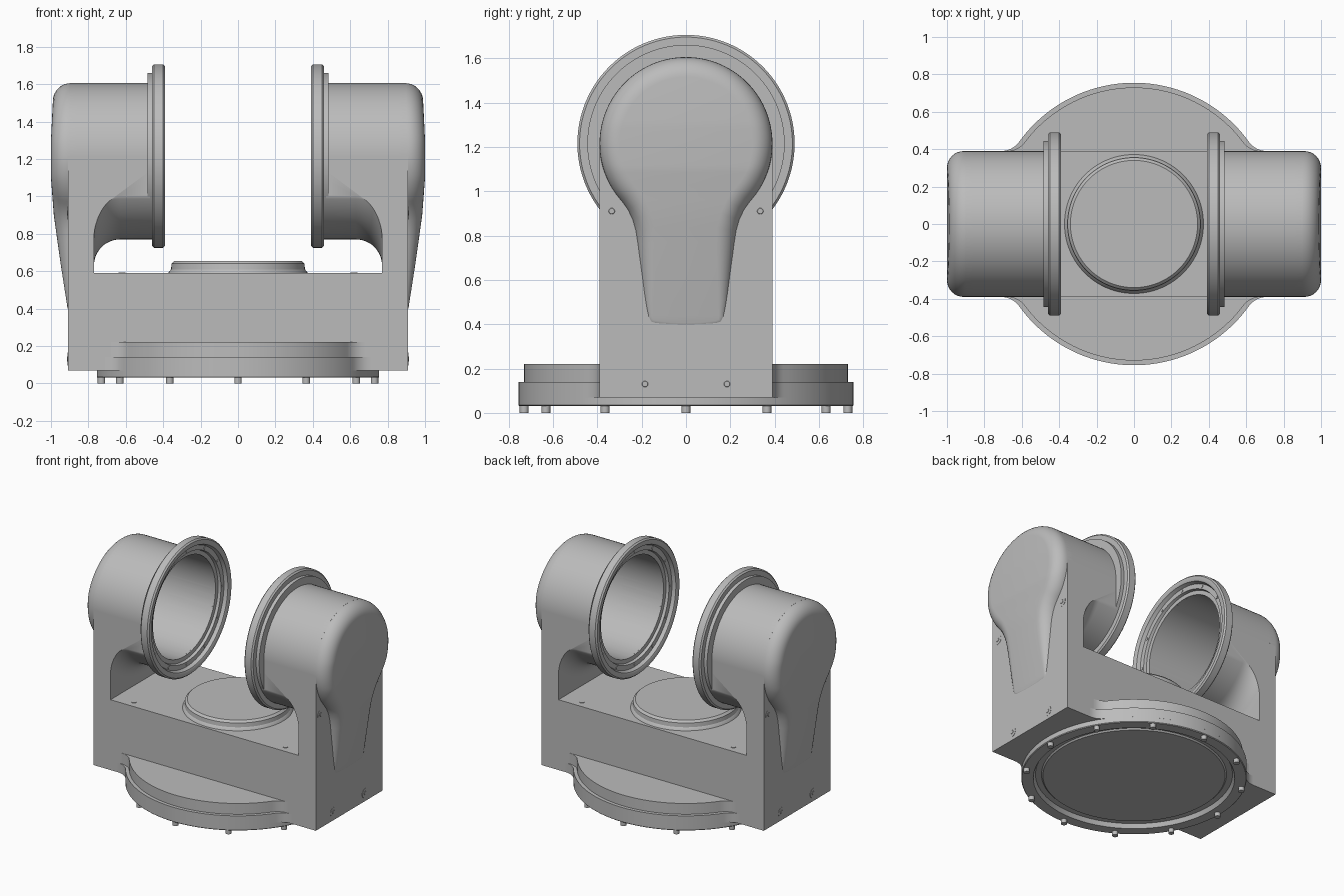
import bpy, bmesh, math
from mathutils import Matrix

if "Cube" in bpy.data.objects:
    bpy.data.objects.remove(bpy.data.objects["Cube"], do_unlink=True)

grey = bpy.data.materials.new("light_grey")
grey.use_nodes = True
grey.diffuse_color = (0.5, 0.5, 0.5, 1)
grey.node_tree.nodes["Principled BSDF"].inputs["Base Color"].default_value = (0.5, 0.5, 0.5, 1)

AXIS_Z = 1.215      # height of the bearing axis
HALF = 0.39         # half depth of the yoke
TO_X = Matrix.Translation((0, 0, AXIS_Z)) @ Matrix.Rotation(math.pi / 2, 4, 'Y')


def shade(mesh):
    for p in mesh.polygons:
        p.use_smooth = True
    mesh.set_sharp_from_angle(angle=math.radians(32))


def finish(name, bm, matrix=None):
    bmesh.ops.remove_doubles(bm, verts=bm.verts, dist=1e-5)
    bmesh.ops.recalc_face_normals(bm, faces=bm.faces)
    if matrix:
        bm.transform(matrix)
    mesh = bpy.data.meshes.new(name)
    bm.to_mesh(mesh)
    bm.free()
    mesh.materials.append(grey)
    shade(mesh)
    ob = bpy.data.objects.new(name, mesh)
    bpy.context.collection.objects.link(ob)
    return ob


def revolve(name, profile, matrix=None, steps=96, closed=False):
    """Turn (radius, height) points about z."""
    bm = bmesh.new()
    vs = [bm.verts.new((r, 0, h)) for r, h in profile]
    es = [bm.edges.new(pair) for pair in zip(vs, vs[1:])]
    if closed:
        es.append(bm.edges.new((vs[-1], vs[0])))
    bmesh.ops.spin(bm, geom=vs + es, axis=(0, 0, 1), cent=(0, 0, 0),
                   angle=2 * math.pi, steps=steps)
    return finish(name, bm, matrix)


def disc(name, r, h0, h1, matrix=None, steps=96):
    return revolve(name, [(0, h0), (r, h0), (r, h1), (0, h1)], matrix, steps)


def prism(name, pts, h0, h1, matrix=None):
    bm = bmesh.new()
    face = bm.faces.new([bm.verts.new((a, b, h0)) for a, b in pts])
    ext = bmesh.ops.extrude_face_region(bm, geom=[face], use_keep_orig=True)
    top = [v for v in ext["geom"] if isinstance(v, bmesh.types.BMVert)]
    bmesh.ops.translate(bm, verts=top, vec=(0, 0, h1 - h0))
    return finish(name, bm, matrix)


def boolean(ob, cutter, operation):
    mod = ob.modifiers.new("cut", 'BOOLEAN')
    mod.object, mod.operation, mod.solver = cutter, operation, 'EXACT'
    bpy.context.view_layer.update()
    dg = bpy.context.evaluated_depsgraph_get()
    mesh = bpy.data.meshes.new_from_object(ob.evaluated_get(dg))
    ob.modifiers.clear()
    ob.data = mesh
    shade(mesh)


def other_side(ob):
    """Repeat a left part on the right by a half turn."""
    twin = bpy.data.objects.new(ob.name.replace("left", "right"), ob.data)
    twin.rotation_euler.z = math.pi
    bpy.context.collection.objects.link(twin)
    return twin


def arc(cx, cy, r, a0, a1, n):
    return [(cx + r * math.cos(a0 + (a1 - a0) * i / n),
             cy + r * math.sin(a0 + (a1 - a0) * i / n)) for i in range(n + 1)]


# Base plate with a recessed underside
revolve("base_plate", [(0, .05), (.61, .05), (.62, .06), (.66, .06), (.675, .03),
                       (.75, .03), (.755, .035), (.755, .07), (0, .07)], steps=128)


# Stepped base, blended into the yoke by concave fillets
def base_outline(radius, fillet=.12):
    cy = HALF + fillet
    cx = math.sqrt((radius + fillet) ** 2 - cy ** 2)
    a = math.atan2(cy, cx)
    half = arc(cx, cy, fillet, -math.pi / 2, a - math.pi, 8)
    half += arc(0, 0, radius, a, math.pi - a, 48)[1:-1]
    half += arc(-cx, cy, fillet, -a, -math.pi / 2, 8)
    return half + [(-x, -y) for x, y in half]


prism("base_lower_step", base_outline(.755), .07, .14)
prism("base_upper_step", base_outline(.73), .13, .22)

# Base bolts
for i in range(12):
    a = i * math.pi / 6
    disc("base_bolt", .02, 0, .04,
         Matrix.Translation((.73 * math.cos(a), .73 * math.sin(a), 0)), 16)

# Yoke frame: bottom slab and two uprights
FLIP = Matrix.Rotation(math.pi / 2, 4, 'X')
side = [(.91, .07), (.91, AXIS_Z), (.77, AXIS_Z), (.77, .59)]
frame = prism("yoke_frame", side + [(-x, z) for x, z in reversed(side)], -HALF, HALF, FLIP)

# Raised round pad on the slab
revolve("centre_pad", [(0, .58), (.375, .58), (.37, .595), (.358, .61), (.355, .64),
                       (.34, .655), (0, .655)])

# Bore cutters
bore = disc("bore_cutter_left", .365, .3, .94, TO_X)
bore_twin = other_side(bore)
for cutter in (bore, bore_twin):
    boolean(frame, cutter, 'DIFFERENCE')

# Flared lower housing, trimmed flush with the yoke
flare = [(0, .47), (.445, .47)]
flare += [(r, x) for x, r in arc(.63, .585, .14, -math.pi / 2, 0, 12)] + [(.59, .80), (0, .80)]
lower = revolve("left_lower_housing", flare, TO_X, 128)
trim = prism("trim_box", [(.3, -HALF), (.9, -HALF), (.9, HALF), (.3, HALF)], .5, AXIS_Z)
boolean(lower, trim, 'INTERSECT')
boolean(lower, bore, 'DIFFERENCE')
other_side(lower)

# Upper housing shell
other_side(revolve("left_housing_shell", [(.365, .45), (HALF, .45), (HALF, .90), (.365, .90)],
                   TO_X, closed=True))

# Outer cap: round head running down into a tapering neck
CROWN = [(1.61, .985), (1.3, 1.0), (1.1, 1.0), (.9, .985), (.65, .95), (.38, .908)]


def crown(z):
    for (z1, x1), (z0, x0) in zip(CROWN, CROWN[1:]):
        if z >= z0:
            return x0 + (x1 - x0) * (z - z0) / (z1 - z0)
    return CROWN[-1][1]


outline = arc(0, AXIS_Z, HALF, math.pi / 2, math.radians(-42), 40)
outline += [(.262, .915), (.242, .87), (.23, .82), (.222, .76), (.205, .62), (.192, .5),
            (.183, .43), (.17, .4), (.14, .387), (.07, .38), (0, .378)]
bm = bmesh.new()
rows = []
for i, (y, z) in enumerate(outline):
    py, pz = outline[i - 1] if i else (-outline[1][0], outline[1][1])
    ny, nz = outline[i + 1] if i + 1 < len(outline) else (-outline[i - 1][0], outline[i - 1][1])
    ty, tz = ny - py, nz - pz
    size = math.hypot(ty, tz)
    f = min(.09, crown(z) - .88)
    right = [(.86, y, z)]
    for k in range(9):
        t = k * math.pi / 16
        inset = f * (1 - math.cos(t))
        yy, zz = y + inset * tz / size, z - inset * ty / size
        right.append((crown(zz) - f + f * math.sin(t), max(yy, 0), zz))
    ring = [(x, -b, c) for x, b, c in right] + right[::-1]
    rows.append([bm.verts.new(p) for p in ring])
for a, b in zip(rows, rows[1:]):
    for j in range(len(a)):
        k = (j + 1) % len(a)
        bm.faces.new((a[j], a[k], b[k], b[j]))
cap = finish("left_outer_cap", bm)
boolean(cap, bore, 'DIFFERENCE')
other_side(cap)

# Bearing flange with a stepped mouth
other_side(revolve("left_flange", [
    (.365, .44), (.395, .44), (.4, .42), (.435, .42), (.445, .395), (.455, .39), (.48, .39),
    (.49, .40), (.49, .45), (.48, .46), (.445, .46), (.445, .485), (.365, .485)],
    TO_X, 128, True))
for i in range(12):
    a = i * math.pi / 6
    other_side(disc("left_flange_screw", .01, .416, .425,
                    TO_X @ Matrix.Translation((.418 * math.cos(a), .418 * math.sin(a), 0)), 10))

# Side screws and slab screws
for y, z in ((.335, .91), (-.335, .91), (.185, .13), (-.185, .13)):
    spot = Matrix.Translation((.91, y, z)) @ Matrix.Rotation(math.pi / 2, 4, 'Y')
    other_side(revolve("left_side_screw", [(0, -.01), (.035, -.01), (.035, .002), (.014, .002),
                                           (.012, .004), (0, .004)], spot, 24))
for y in (.33, -.33):
    other_side(disc("left_slab_screw", .018, .58, .594, Matrix.Translation((.62, y, 0)), 16))

for helper in (bore, bore_twin, trim):
    bpy.data.objects.remove(helper, do_unlink=True)
